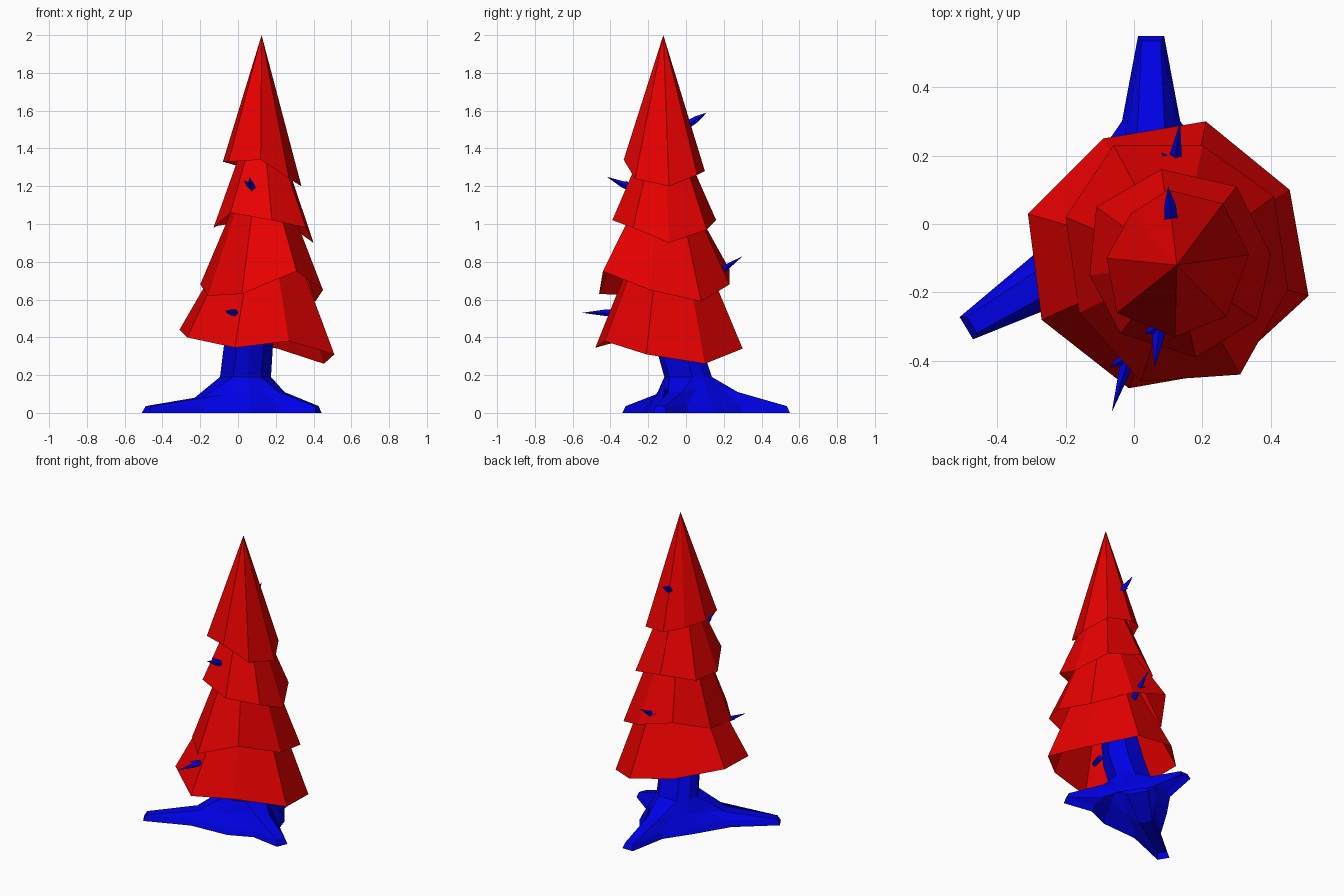
import bpy
import bmesh
from math import cos, sin, pi, radians
from mathutils import Vector

cube = bpy.data.objects.get("Cube")
if cube:
    bpy.data.objects.remove(cube, do_unlink=True)


def make_material(name, color):
    mat = bpy.data.materials.new(name)
    mat.use_nodes = True
    mat.diffuse_color = color
    mat.node_tree.nodes["Principled BSDF"].inputs["Base Color"].default_value = color
    return mat


red = make_material("foliage red", (0.8, 0, 0, 1))
blue = make_material("bark blue", (0, 0, 0.8, 1))


def loft(name, rings, material):
    """Skin a stack of equal-sized counterclockwise rings, open at the ends."""
    bm = bmesh.new()
    loops = [[bm.verts.new(p) for p in ring] for ring in rings]
    for low, high in zip(loops, loops[1:]):
        count = len(low)
        for i in range(count):
            j = (i + 1) % count
            bm.faces.new((low[i], low[j], high[j], high[i]))
    bmesh.ops.remove_doubles(bm, verts=bm.verts, dist=0.0005)
    mesh = bpy.data.meshes.new(name)
    bm.to_mesh(mesh)
    bm.free()
    mesh.materials.append(material)
    obj = bpy.data.objects.new(name, mesh)
    bpy.context.collection.objects.link(obj)
    return obj


def foliage_tier(name, rim, center, top, shrink):
    """Hollow skirt from an uneven rim up to a smaller level ring."""
    lower = [Vector(p) for p in rim]
    middle = Vector((*center, top))
    upper = []
    for p in lower:
        q = middle.lerp(p, shrink)
        q.z = top
        upper.append(q)
    return loft(name, [lower, upper], red)


# Foliage, rims run counterclockwise from the model's left
foliage_tier("top_foliage", [
    (.336, -.09, 1.2), (.26, .06, 1.26), (.1, .1, 1.28), (-.01, .03, 1.31),
    (-.08, -.1, 1.33), (-.05, -.26, 1.33), (.12, -.33, 1.34), (.27, -.27, 1.24),
], (.125, -.12), 2, 0)
foliage_tier("upper_foliage", [
    (.4, -.09, .9), (.3, .11, .97), (.08, .16, 1.02), (-.11, .05, .99),
    (-.13, -.15, .98), (-.04, -.32, 1.06), (.18, -.39, 1.02), (.36, -.28, .98),
], (.12, -.12), 1.4, .4)
foliage_tier("middle_foliage", [
    (.41, .08, .59), (.2, .23, .68), (-.06, .23, .76), (-.2, .02, .68),
    (-.16, -.26, .62), (.02, -.46, .63), (.31, -.44, .75), (.45, -.19, .65),
], (.13, -.12), 1.1, .46)
foliage_tier("lower_foliage", [
    (.455, .1, .26), (.21, .3, .34), (-.09, .25, .4), (-.31, .03, .44),
    (-.27, -.28, .4), (-.015, -.48, .345), (.27, -.43, .38), (.51, -.21, .31),
], (.13, -.1), .82, .5)


# Hollow leaning trunk that spreads into three roots
roots = [(-149, .63, .08), (-23, .41, .11), (90, .53, .11)]  # angle, length, knee height


def polar(angle, along, side, z, center):
    a = radians(angle)
    return (center[0] + along * cos(a) - side * sin(a),
            center[1] + along * sin(a) + side * cos(a), z)


def trunk_ring(shape, center=(.05, .02)):
    """Shoulder, tip, tip and shoulder of each root, then the valley after it."""
    ring = []
    for i, (angle, length, knee) in enumerate(roots):
        following = roots[(i + 1) % 3][0]
        valley = angle + (following - angle) % 360 / 2
        shoulder, tip, (hollow, height) = shape(length, knee)
        for (reach, half, z), sign in ((shoulder, -1), (tip, -1), (tip, 1), (shoulder, 1)):
            ring.append(polar(angle, reach, sign * half, z, center))
        ring.append(polar(valley, hollow, 0, height, center))
    return ring


def collar(z, radius, center):
    edge = (radius * .87, radius * .5, z)
    return trunk_ring(lambda length, knee: (edge, edge, (radius, z)), center)


loft("trunk_and_roots", [
    trunk_ring(lambda length, knee: (
        (length * .53, .085, 0), (length, .038, 0), (.23, 0))),
    trunk_ring(lambda length, knee: (
        (length * .51, .075, .04), (length * .97, .028, .036), (.21, .04))),
    trunk_ring(lambda length, knee: (
        (length * .3, .09, knee + .02), (length * .48, .04, knee), (.165, .11))),
    collar(.19, .135, (.04, .02)),
    collar(.35, .13, (.055, -.03)),
    collar(.9, .08, (.11, -.1)),
], blue)


# Forked thorns that pierce the foliage: a long spike and a short stub
def spike(name, base, tip, radius):
    base, tip = Vector(base), Vector(tip)
    turn = (tip - base).to_track_quat('Z', 'Y')
    ring = [base + turn @ Vector((radius * cos(i * pi / 2), radius * sin(i * pi / 2), 0))
            for i in range(4)]
    middle = base.lerp(tip, .5)
    waist = [middle + (p - base) * .8 for p in ring]
    return loft(name, [[base] * 4, ring, waist, [tip] * 4], blue)


thorns = {
    "upper_front": ((.08, -.25, 1.17), (.06, -.42, 1.25), (.03, -.32, 1.23)),
    "lower_front": ((.01, -.31, .53), (-.065, -.55, .53), (-.07, -.42, .54)),
    "lower_back": ((.11, .11, .7), (.135, .3, .83), (.08, .21, .78)),
    "upper_back": ((.11, 0, 1.52), (.1, .11, 1.59), (.09, .05, 1.53)),
}
for place, (base, tip, stub) in thorns.items():
    spike(place + "_thorn", base, tip, .021)
    spike(place + "_thorn_stub", Vector(base).lerp(Vector(tip), .3), stub, .015)
